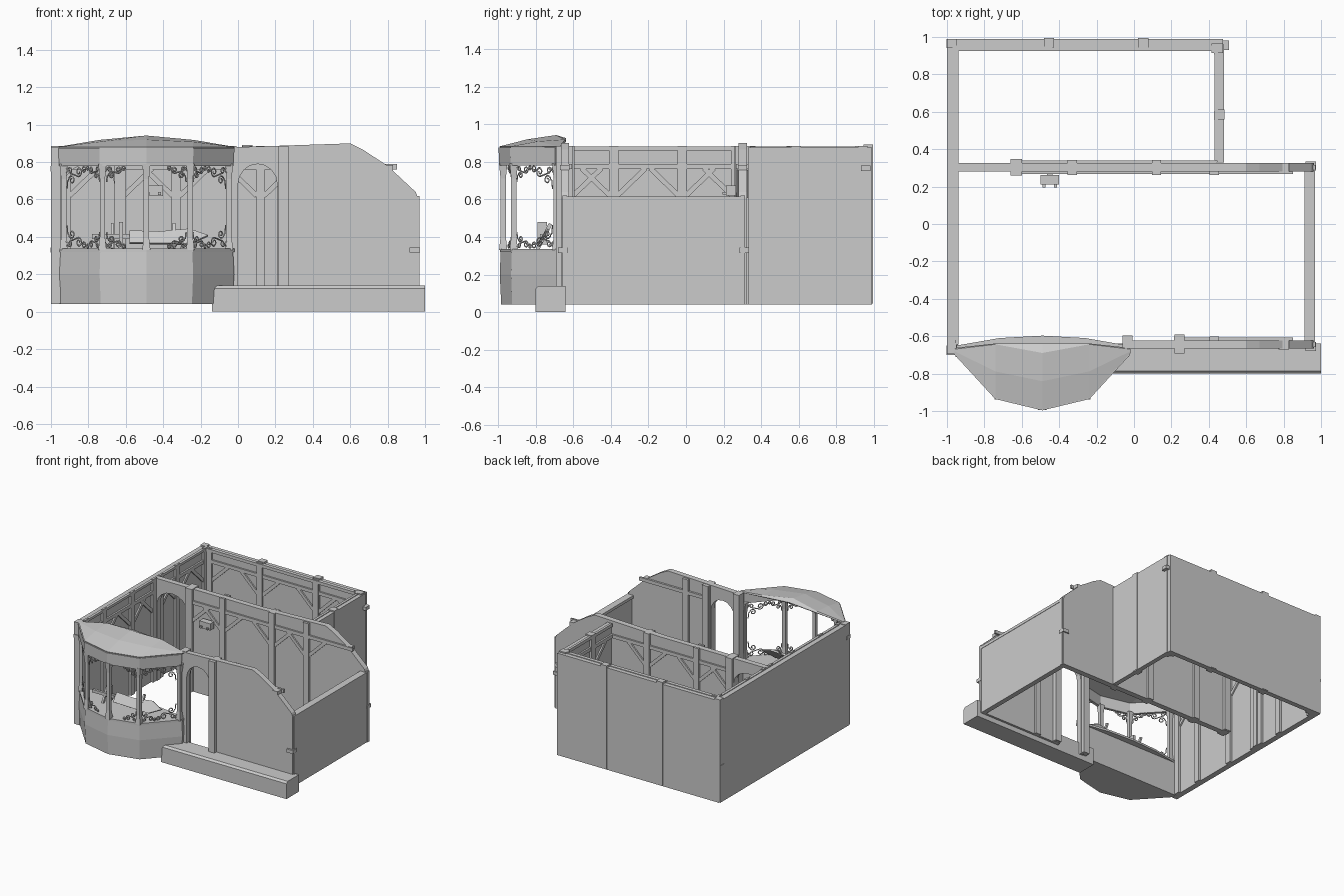
import bpy, bmesh
from math import sin, cos, pi
from mathutils import Vector as V


def mesh(name, verts, faces, solid=0):
    me = bpy.data.meshes.new(name)
    me.from_pydata([tuple(v) for v in verts], [], faces)
    bm = bmesh.new()
    bm.from_mesh(me)
    bmesh.ops.recalc_face_normals(bm, faces=bm.faces)
    bm.to_mesh(me)
    bm.free()
    ob = bpy.data.objects.new(name, me)
    bpy.context.collection.objects.link(ob)
    if solid:
        m = ob.modifiers.new("thickness", 'SOLIDIFY')
        m.thickness, m.offset = solid, 0
    return ob


def prism(name, a, b):
    n = len(a)
    faces = [tuple(range(n)), tuple(range(n, 2 * n))]
    faces += [(i, (i + 1) % n, n + (i + 1) % n, n + i) for i in range(n)]
    return mesh(name, list(a) + list(b), faces)


def box(name, x0, x1, y0, y1, z0, z1):
    q = [(x0, y0), (x1, y0), (x1, y1), (x0, y1)]
    return prism(name, [(x, y, z0) for x, y in q], [(x, y, z1) for x, y in q])


def bar(name, a, b, w, d, n):
    # square timber from a to b; d is its depth along n, starting at the wall face
    a, b, n = V(a), V(b), V(n)
    s = (b - a).cross(n).normalized() * w / 2
    q = [-s, s, s + n * d, -s + n * d]
    return prism(name, [a + k for k in q], [b + k for k in q])


def strip(name, rings, solid):
    n = len(rings[0])
    faces = [(r * n + i, r * n + i + 1, (r + 1) * n + i + 1, (r + 1) * n + i)
             for r in range(len(rings) - 1) for i in range(n - 1)]
    return mesh(name, [p for r in rings for p in r], faces, solid)


def gable_wall(name, x0, x1, y0, y1, d0, d1):
    # wall with a clipped right shoulder and an arched doorway cut from below
    r = (d1 - d0) / 2
    arch = [((d0 + d1) / 2 + r * cos(pi * i / 8), 0.68 + 0.11 * sin(pi * i / 8)) for i in range(9)]
    p = [(x0, 0.04), (d0, 0.04)] + arch[::-1] + [(d1, 0.04), (x1, 0.04), (x1, 0.61), (0.95, 0.64),
         (0.80, 0.78), (0.67, 0.865), (0.60, 0.90), (0.0, 0.88), (x0, 0.88)]
    return prism(name, [(x, y0, z) for x, z in p], [(x, y1, z) for x, z in p])


def framing(name, a, b, n, posts, depth=0.014, brace=True):
    # posts, rail and corner braces on one wall face running from a to b
    a, b = V((*a, 0)), V((*b, 0))
    u, length = (b - a).normalized(), (b - a).length
    up = V((0, 0, 1))
    bar(name + "_rail", a + up * 0.775, b + up * 0.775, 0.028, depth, n)
    for t in posts:
        p = a + u * t
        bar(name + "_post", p + up * 0.04, p + up * 0.885, 0.05, depth + 0.004, n)
        for s in (-1, 1):
            e = t + s * 0.17
            if brace and 0 < e < length:
                bar(name + "_brace", p + u * s * 0.02 + up * 0.62, a + u * e + up * 0.765, 0.026, depth * 0.8, n)


# main walls
box("left_wall", -1.0, -0.955, -0.69, 0.985, 0.04, 0.875)
box("back_wall", -0.99, 0.475, 0.95, 0.99, 0.04, 0.875)
box("rear_right_wall", 0.445, 0.482, 0.33, 0.96, 0.04, 0.875)
box("front_right_wall", 0.925, 0.965, -0.65, 0.31, 0.04, 0.60)
box("front_right_wall_cap", 0.912, 0.968, -0.64, 0.31, 0.592, 0.615)
gable_wall("front_wall", -0.03, 0.962, -0.665, -0.622, 0.0, 0.21)
gable_wall("partition_wall", -0.96, 0.962, 0.28, 0.325, -0.93, -0.66)

# timber framing on the inner faces
framing("left_front", (-0.955, -0.65), (-0.955, 0.28), (1, 0, 0), (0.03, 0.265, 0.63, 0.915))
framing("left_rear", (-0.955, 0.325), (-0.955, 0.95), (1, 0, 0), (0.02, 0.235, 0.60))
framing("back", (-0.95, 0.95), (0.445, 0.95), (0, -1, 0), (0.03, 0.49, 1.0, 1.375))
framing("rear_right", (0.445, 0.33), (0.445, 0.95), (-1, 0, 0), (0.25, 0.60))
framing("partition_rear", (-0.63, 0.325), (0.445, 0.325), (0, 1, 0), (0.0, 0.30, 0.75))
framing("partition_front", (-0.63, 0.28), (0.85, 0.28), (0, -1, 0), (0.0, 0.30, 0.75, 1.06))
framing("front", (0.215, -0.622), (0.85, -0.622), (0, 1, 0), (0.025, 0.215), 0.016, False)

# full-depth posts, wall top caps and corner beam ends
for x, y, w, d, z in ((-0.975, -0.665, 0.05, 0.06, 0.88), (-0.035, -0.63, 0.055, 0.07, 0.885),
                      (0.243, -0.642, 0.055, 0.10, 0.885), (-0.63, 0.303, 0.06, 0.09, 0.885),
                      (-0.975, 0.965, 0.05, 0.05, 0.885), (0.445, 0.94, 0.06, 0.05, 0.885),
                      (-0.455, 0.97, 0.055, 0.05, 0.892), (0.05, 0.97, 0.055, 0.05, 0.892),
                      (0.457, 0.585, 0.055, 0.055, 0.885)):
    box("post", x - w / 2, x + w / 2, y - d / 2, y + d / 2, 0.045, z)
box("back_cap", -0.97, 0.45, 0.925, 0.955, 0.855, 0.88)
box("left_cap", -0.96, -0.938, -0.62, 0.95, 0.86, 0.88)
box("rear_right_cap", 0.43, 0.45, 0.34, 0.93, 0.855, 0.88)
for x, y, z in ((0.48, 0.955, 0.765), (0.945, 0.31, 0.765 - 0.435), (0.945, -0.655, 0.33),
                (0.80, 0.30, 0.77), (0.80, -0.645, 0.77), (-0.975, -0.675, 0.765), (-0.975, 0.965, 0.33)):
    box("beam_end", x - 0.028, x + 0.028, y - 0.025, y + 0.025, z - 0.014, z + 0.014)
for y in (-0.645, 0.303):
    bar("corner_post", (0.95, y, 0.04), (0.95, y, 0.62), 0.024, 0.02, (1, 0, 0))

# front step with a softened front edge
p = [(-0.64, 0), (-0.80, 0), (-0.80, 0.125), (-0.785, 0.14), (-0.64, 0.14)]
prism("front_step", [(-0.14, y, z) for y, z in p], [(1.0, y, z) for y, z in p])

# bay window: faceted plan used by the base, sill, header and roof
plan = [(-0.47, 0.0), (-0.25, -0.24), (0.0, -0.30), (0.25, -0.24), (0.47, 0.0)]


def bay(s, z, dy=0.0):
    return [V((-0.49 + x * s, -0.69 + y * s + dy, z)) for x, y in plan]


rings = [bay(0.975, 0.04), bay(1.0, 0.20), bay(0.985, 0.325)]
back = [V((-0.03, -0.65, 0)), V((-0.95, -0.65, 0))]
full = [r + [V((b.x, b.y, r[0].z)) for b in back] for r in rings]
n = 7
mesh("bay_base", [p for r in full for p in r],
     [tuple(range(n)), tuple(range(2 * n, 3 * n))] +
     [(r * n + i, r * n + (i + 1) % n, (r + 1) * n + (i + 1) % n, (r + 1) * n + i)
      for r in range(2) for i in range(n)])
sill = [(p.x, p.y) for p in bay(1.0, 0)] + [(-0.03, -0.65), (-0.26, -0.61), (-0.49, -0.597), (-0.72, -0.61), (-0.95, -0.65)]
prism("bay_sill", [(x, y, 0.32) for x, y in sill], [(x, y, 0.337) for x, y in sill])
strip("bay_header", [bay(0.975, 0.78), bay(0.985, 0.875)], 0.022)
ridge = [(-0.47, -0.67, 0.878), (-0.25, -0.645, 0.915), (0, -0.69, 0.938), (0.25, -0.645, 0.915), (0.47, -0.67, 0.878)]
ridge = [V((-0.49 + x, y, z)) for x, y, z in ridge]
rear = [V((-0.49 + x, y, z)) for x, y, z in
        ((-0.46, -0.665, 0.875), (-0.24, -0.64, 0.905), (0, -0.64, 0.922), (0.24, -0.64, 0.905), (0.46, -0.665, 0.875))]
rim = bay(1.0, 0.878)
mid = [(a + b) / 2 + V((0, 0, 0.008 if 0 < i < 4 else 0)) for i, (a, b) in enumerate(zip(rim, ridge))]
strip("bay_roof", [rim, mid, ridge, rear], 0.008)

# slightly waisted window posts at each bay corner
corners = bay(0.94, 0)
for c in corners:
    for z0, z1, r0, r1 in ((0.33, 0.40, 0.022, 0.014), (0.40, 0.71, 0.014, 0.014), (0.71, 0.79, 0.014, 0.022)):
        q = [(-1, -1), (1, -1), (1, 1), (-1, 1)]
        prism("bay_post", [(c.x + r0 * i, c.y + r0 * j, z0) for i, j in q],
              [(c.x + r1 * i, c.y + r1 * j, z1) for i, j in q])


# wrought scrolls in the pane corners
def spiral(cx, cz, r, start, turns):
    k = 14
    return [(cx + r * (1 - 0.75 * i / k) * cos(start + turns * 2 * pi * i / k),
             cz + r * (1 - 0.75 * i / k) * sin(start + turns * 2 * pi * i / k)) for i in range(k + 1)]


def scrolls(a, b, size):
    u = (b - a).normalized()
    lines = [[(0.01, 0.11), (0.015, 0.07)] + spiral(0.042, 0.068, 0.022, pi, 1.3),
             [(0.005, 0.01), (0.03, 0.035), (0.065, 0.045)] + spiral(0.09, 0.03, 0.022, pi / 2, -1.3),
             [(0.09, 0.01)] + spiral(0.125, 0.016, 0.015, pi / 2, -1.2),
             [(0.0, 0.04)] + spiral(0.03, 0.025, 0.017, pi, 1.2)]
    for z, s in ((0.337, 1), (0.782, -1)):
        cu = bpy.data.curves.new("window_scroll", 'CURVE')
        cu.dimensions, cu.bevel_depth, cu.bevel_resolution = '3D', 0.0042, 0
        for line in lines:
            sp = cu.splines.new('POLY')
            sp.points.add(len(line) - 1)
            for pt, (t, h) in zip(sp.points, line):
                q = a + u * (0.015 + t * size)
                pt.co = (q.x, q.y, z + s * h * size, 1)
        bpy.context.collection.objects.link(bpy.data.objects.new("window_scroll", cu))


for i, j, s in ((0, 1, 1.15), (1, 0, 0.8), (4, 3, 1.15), (3, 4, 0.8), (1, 2, 0.8), (3, 2, 0.8)):
    scrolls(corners[i], corners[j], s)

# display goods on the sill: a leaning blade with grip, and a small stand
blade = [(-0.58, 0), (-0.26, -0.005), (-0.16, 0.04), (-0.26, 0.075), (-0.42, 0.06), (-0.58, 0.065)]
prism("display_blade", [(x, -0.79 + h * 0.7, 0.37 + h) for x, h in blade],
      [(x, -0.778 + h * 0.7, 0.362 + h) for x, h in blade])
box("display_grip", -0.78, -0.58, -0.775, -0.755, 0.39, 0.415)
box("display_guard", -0.635, -0.615, -0.79, -0.74, 0.36, 0.48)
for x in (-0.68, -0.35):
    bar("display_stand", (x, -0.79, 0.335), (x, -0.72, 0.47), 0.02, 0.015, (1, 0, 0))

# wall box with two pegs on the partition
box("wall_box", -0.50, -0.40, 0.212, 0.262, 0.62, 0.675)
box("wall_box_arm", -0.465, -0.435, 0.25, 0.285, 0.63, 0.66)
for x in (-0.48, -0.42):
    box("wall_box_peg", x - 0.008, x + 0.008, 0.195, 0.215, 0.625, 0.64)
